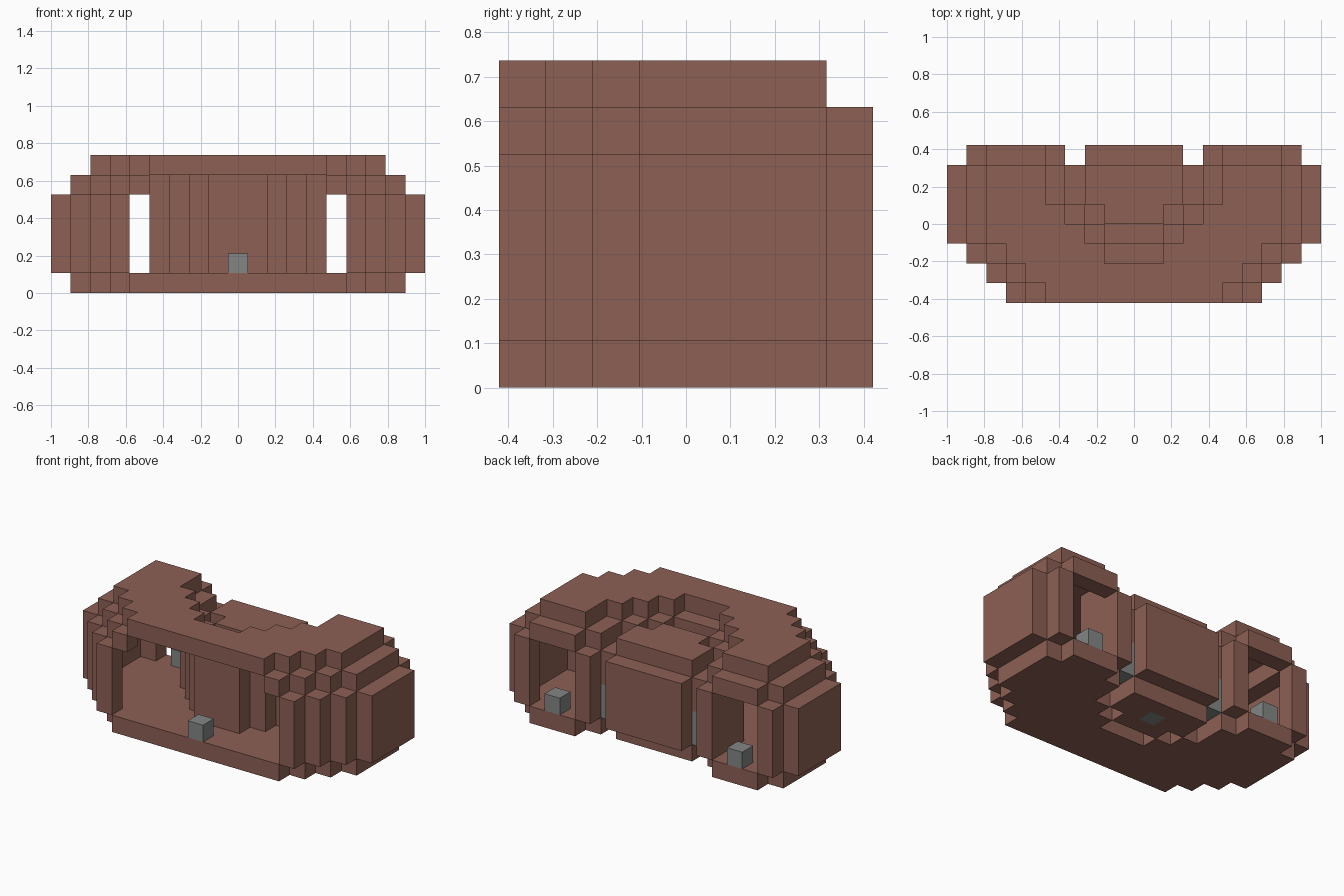
import bpy, bmesh
from mathutils import Vector

old = bpy.data.objects.get("Cube")
if old:
    bpy.data.objects.remove(old, do_unlink=True)

U = 2 / 19                               # edge of one block
ROWS, WALL = range(8), range(1, 5)       # rows run front to back; WALL = wall levels
HALF = [6, 7, 8, 9, 9, 9, 9]             # hull half-width in each row
POD = {3: 1, 4: 2, 5: 3, 6: 3, 7: 2}     # pod half-width in each row
CAP = {4: 1, 5: 2, 6: 2}                 # pod floor and lid half-width
RING = {2: 1, 3: 2, 4: 3, 5: 4, 6: 4}    # inner wall half-width
DIRS = [Vector(d) for d in ((1, 0, 0), (-1, 0, 0), (0, 1, 0), (0, -1, 0), (0, 0, 1), (0, 0, -1))]


def material(name, rgb):
    mat = bpy.data.materials.new(name)
    mat.use_nodes = True
    mat.diffuse_color = (*rgb, 1)
    bsdf = next(n for n in mat.node_tree.nodes if n.type == 'BSDF_PRINCIPLED')
    bsdf.inputs["Base Color"].default_value = (*rgb, 1)
    bsdf.inputs["Roughness"].default_value = 0.9
    return mat


def span(a, b, row, levels):
    """Blocks whose distance from the centre line is a..b, on both sides."""
    return {(s * c, row, k) for c in range(a, b + 1) for s in (1, -1) for k in levels}


def build(name, blocks, mat):
    """Skin a set of blocks, leaving out faces shared by two of them."""
    bm = bmesh.new()
    for block in sorted(blocks):
        centre = Vector((block[0], block[1] - 3.5, block[2] + 0.5))
        for d in DIRS:
            if tuple(int(v) for v in Vector(block) + d) in blocks:
                continue
            u = Vector((d.y, d.z, d.x))
            v = d.cross(u)
            corners = [centre + (d + a * u + b * v) / 2
                       for a, b in ((-1, -1), (1, -1), (1, 1), (-1, 1))]
            bm.faces.new([bm.verts.new(p * U) for p in corners])
    bmesh.ops.remove_doubles(bm, verts=bm.verts, dist=0.001)
    bmesh.ops.dissolve_limit(bm, angle_limit=0.01, verts=bm.verts, edges=bm.edges)
    mesh = bpy.data.meshes.new(name)
    bm.to_mesh(mesh)
    bm.free()
    mesh.materials.append(mat)
    bpy.context.collection.objects.link(bpy.data.objects.new(name, mesh))


brown = material("hull_brown", (0.266, 0.117, 0.089))
grey = material("console_grey", (0.23, 0.24, 0.24))

# Hull: floor, roof, stepped outer wall, and inner wall around the pod
floor, roof, outer, inner, pod = set(), set(), set(), set(), set()
for j, h in enumerate(HALF):
    floor |= span(POD.get(j, -1) + 1, h - 1, j, [0])
    roof |= span(RING.get(j, -1) + 1, h - 2, j, [6])
    outer |= span(h, h, j, WALL) | span(h - 1, h - 1, j, [5])
for j, h in RING.items():
    inner |= span(h if j > 2 else 0, h, j, range(1, 6))

# Rear doorways: sill, lintel and posts
floor |= span(5, 7, 7, [0])
outer |= span(5, 7, 7, [5]) | span(8, 8, 7, WALL)
inner |= span(4, 4, 7, WALL)

# Central pod with a narrower floor and lid
for j, h in POD.items():
    pod |= span(0, h, j, WALL)
for j, h in CAP.items():
    pod |= span(0, h, j, [0, 5])

# Grey fittings
front_console = span(0, 0, 0, [1])
rear_consoles = span(6, 6, 7, [1])
pod_hatch = span(0, 0, 5, [0])
pod_doors = span(3, 3, 6, [1, 2])
pod -= pod_hatch | pod_doors

for name, blocks in (("floor", floor), ("roof", roof), ("outer_wall", outer),
                     ("inner_wall", inner), ("pod", pod)):
    build(name, blocks, brown)
for name, blocks in (("front_console", front_console), ("rear_consoles", rear_consoles),
                     ("pod_hatch", pod_hatch), ("pod_doors", pod_doors)):
    build(name, blocks, grey)
